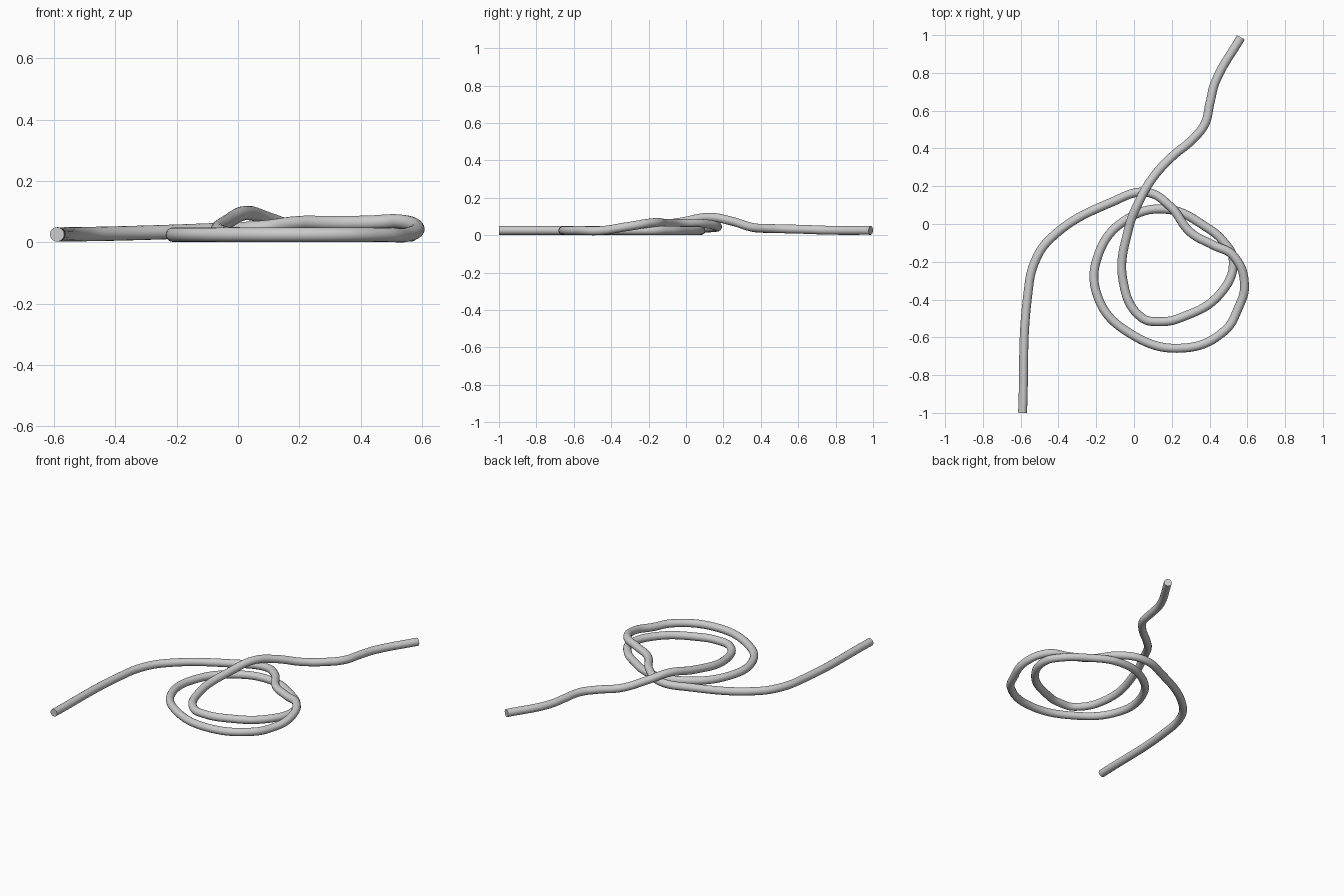
import bpy

if "Cube" in bpy.data.objects:
    bpy.data.objects.remove(bpy.data.objects["Cube"])

RADIUS = 0.0235
FLOOR = 0.025   # centre height of rope lying on the ground


def loop(*points):
    """Stretch of rope resting on the ground."""
    return [(x, y, FLOOR) for x, y in points]


# Lead-in, rising over the loops
lead = [
    (-.59, -1, .026), (-.563, -.38, .026), (-.525, -.2, .027), (-.44, -.075, .028),
    (-.12, .115, .038), (.07, .167, .047), (.19, .095, .062), (.3, -.045, .063),
    (.42, -.112, .064), (.525, -.167, .068), (.585, -.32, .045),
]
# Outer loop, then inner loop
outer = loop((.55, -.45), (.48, -.565), (.26, -.657), (-.02, -.58), (-.19, -.39),
             (-.188, -.16), (-.03, .03), (.18, .077))
inner = loop((.38, -.015), (.475, -.095), (.525, -.19), (.46, -.365), (.25, -.495),
             (.14, -.517), (.04, -.495))
# Tail climbing over everything and back down
tail = [
    (-.058, -.3, .034), (-.03, -.03, .07), (.03, .125, .096), (.1, .245, .075),
    (.2, .355, .042), (.31, .448, .036), (.375, .53, .034), (.402, .64, .031),
    (.43, .75, .027), (.566, .988, .026),
]
path = lead + outer + inner + tail

# Smooth tube swept along the path, closed at both ends
curve = bpy.data.curves.new("rope_path", 'CURVE')
curve.dimensions = '3D'
curve.bevel_depth = RADIUS
curve.bevel_resolution = 6
curve.resolution_u = 10
curve.use_fill_caps = True
spline = curve.splines.new('BEZIER')
spline.bezier_points.add(len(path) - 1)
for point, co in zip(spline.bezier_points, path):
    point.co = co
    point.handle_left_type = point.handle_right_type = 'AUTO'

rope = bpy.data.objects.new("rope", curve)
bpy.context.collection.objects.link(rope)

# Turn into a mesh with smooth sides and flat ends
bpy.context.view_layer.objects.active = rope
rope.select_set(True)
bpy.ops.object.convert(target='MESH')
bpy.ops.object.shade_smooth_by_angle()
